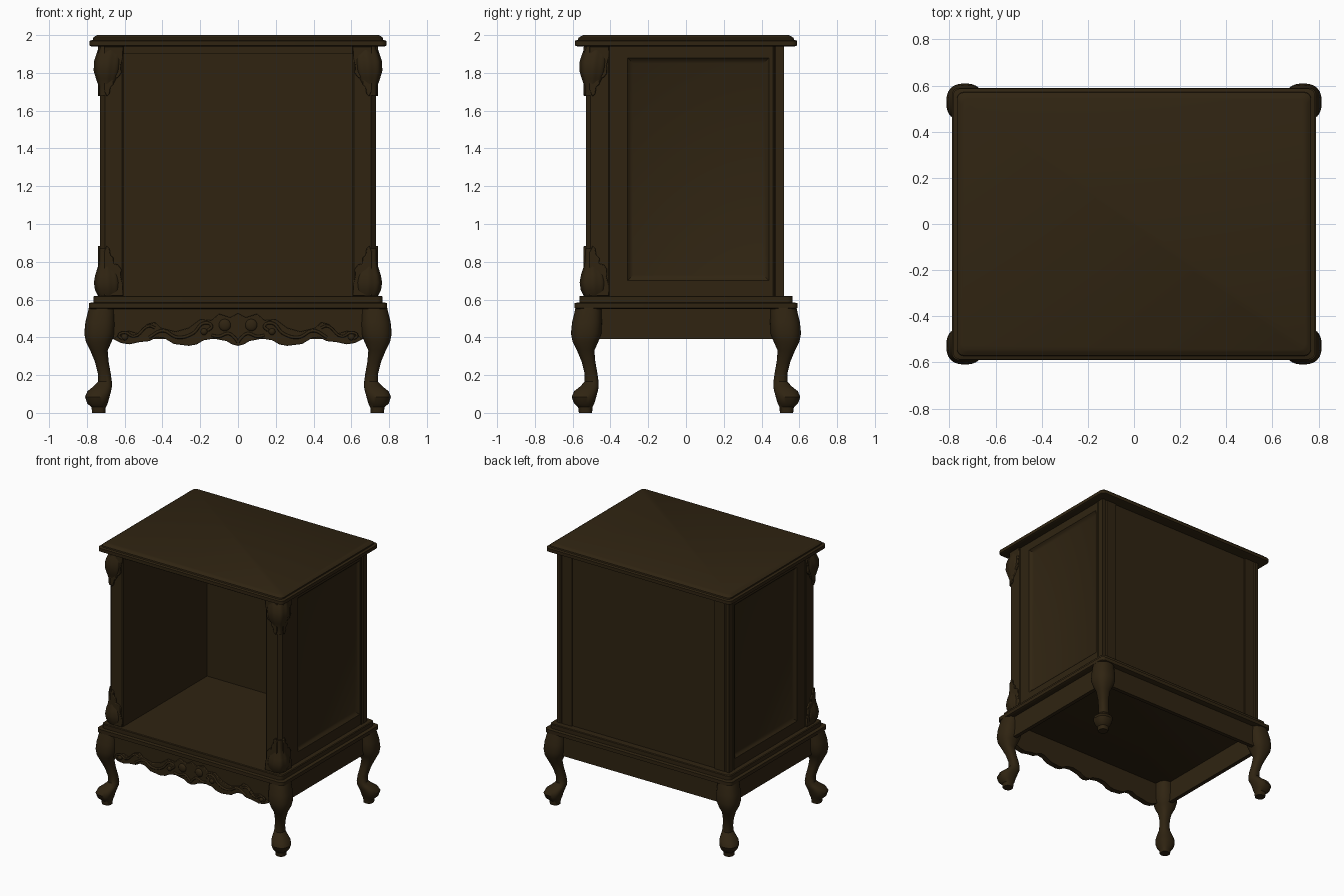
import bpy, bmesh, math

cube = bpy.data.objects.get("Cube")
if cube:
    bpy.data.objects.remove(cube)

# Single dark wood finish
wood = bpy.data.materials.new("dark walnut")
wood.use_nodes = True
colour = (0.029, 0.0175, 0.0058, 1)
wood.diffuse_color = colour
wood.node_tree.nodes["Principled BSDF"].inputs["Base Color"].default_value = colour
made = []


def finish(name, bm, mirror="", bevel=0):
    """Turn a bmesh into an object, mirrored about the named axes."""
    bmesh.ops.recalc_face_normals(bm, faces=bm.faces)
    mesh = bpy.data.meshes.new(name)
    bm.to_mesh(mesh)
    bm.free()
    mesh.materials.append(wood)
    ob = bpy.data.objects.new(name, mesh)
    bpy.context.collection.objects.link(ob)
    if bevel:
        mod = ob.modifiers.new("soft edge", "BEVEL")
        mod.width, mod.segments = bevel, 2
    if mirror:
        mod = ob.modifiers.new("mirror", "MIRROR")
        mod.use_axis = ["x" in mirror, "y" in mirror, False]
        mod.use_mirror_merge = False
    made.append(ob)
    return ob


def loft(name, loops, mirror="", bevel=0):
    """Skin a stack of equal-length point loops and cap both ends."""
    bm = bmesh.new()
    rings = [[bm.verts.new(p) for p in loop] for loop in loops]
    for a, b in zip(rings, rings[1:]):
        for i in range(len(a)):
            j = (i + 1) % len(a)
            bm.faces.new((a[i], a[j], b[j], b[i]))
    bm.faces.new(rings[0])
    bm.faces.new(rings[-1])
    return finish(name, bm, mirror, bevel)


def box(name, x0, x1, y0, y1, z0, z1, mirror=""):
    rect = [(x0, y0), (x1, y0), (x1, y1), (x0, y1)]
    return loft(name, [[(x, y, z) for x, y in rect] for z in (z0, z1)], mirror)


def slab(name, profile, r=0.03):
    """Rounded rectangular moulding from (z, half x, half y) steps."""
    loops = []
    for z, hx, hy in profile:
        loop = []
        for k, (sx, sy) in enumerate([(1, 1), (-1, 1), (-1, -1), (1, -1)]):
            for i in range(5):
                a = math.pi / 2 * (k + i / 4)
                loop.append((sx * (hx - r) + r * math.cos(a),
                             sy * (hy - r) + r * math.sin(a), z))
        loops.append(loop)
    return loft(name, loops)


def corner_turning(name, stations, mirror, flute=0.0, sides=32, offset=0.205):
    """Diagonal corner piece from (z, outer, inner) extents."""
    loops = []
    for z, outer, inner in stations:
        c, h = (outer + inner) / 2, (outer - inner) / 2
        loop = []
        for i in range(sides):
            a = 2 * math.pi * i / sides
            ca, sa = math.cos(a), math.sin(a)
            r = h / (abs(ca) ** 2.5 + abs(sa) ** 2.5) ** 0.4
            r *= 1 + flute * (math.cos(8 * a) - 1)
            loop.append((c + r * ca, offset - c + r * sa, z))
        loops.append(loop)
    return loft(name, loops, mirror)


def tube(name, points, radius):
    """Carved scroll, one on each side of the centre."""
    for side in (1, -1):
        data = bpy.data.curves.new(name, "CURVE")
        data.dimensions = "3D"
        data.bevel_depth, data.bevel_resolution, data.resolution_u = radius, 2, 6
        sp = data.splines.new("BEZIER")
        sp.bezier_points.add(len(points) - 1)
        for bp, (x, z) in zip(sp.bezier_points, points):
            bp.co = (side * x, -0.574, z)
            bp.handle_left_type = bp.handle_right_type = "AUTO"
        data.materials.append(wood)
        bpy.context.collection.objects.link(bpy.data.objects.new(name, data))


# Top and base mouldings
slab("table_top", [(1.94, .775, .575), (1.945, .785, .587), (1.97, .785, .587),
                   (1.975, .768, .572), (1.985, .768, .57), (1.995, .755, .555), (2, .745, .545)])
slab("base_moulding", [(.55, .78, .58), (.555, .79, .59), (.582, .79, .59), (.585, .765, .565),
                       (.615, .765, .565), (.62, .76, .56)])

# Cabinet carcass
box("top_rail", -.61, .61, -.51, .5, 1.9, 1.94)
box("back_panel", -.61, .61, .49, .51, .62, 1.94)


def side_rect(x, y0, y1, z0, z1):
    return [(x, y0, z0), (x, y1, z0), (x, y1, z1), (x, y0, z1)]


loft("side_panel", [side_rect(.605, -.42, .46, .62, 1.94), side_rect(.725, -.42, .46, .62, 1.94),
                    side_rect(.725, -.31, .44, .7, 1.88), side_rect(.715, -.3, .43, .71, 1.87),
                    side_rect(.705, -.28, .41, .73, 1.85)], "x")


def post(name, plan):
    loft(name, [[(x, y, z) for x, y in plan] for z in (.62, 1.94)], "x")


post("front_post", [(.605, -.4), (.605, -.522), (.613, -.53), (.705, -.53),
                    (.73, -.505), (.73, -.41), (.722, -.4)])
post("back_post", [(.605, .45), (.605, .52), (.69, .52), (.697, .513), (.704, .52),
                   (.73, .52), (.73, .475), (.722, .468), (.73, .461), (.73, .45)])

# Cabriole legs with ball feet
corner_turning("leg", [(0, .772, .702), (.03, .776, .7), (.05, .798, .69), (.085, .81, .68),
                       (.115, .797, .672), (.14, .765, .667), (.165, .742, .668), (.21, .742, .674),
                       (.27, .757, .685), (.33, .782, .69), (.375, .805, .67), (.42, .814, .652),
                       (.48, .808, .65), (.555, .79, .65)], "xy")

# Carved leaf brackets on the front posts
top_leaf = [(1.94, .735, .61), (1.9, .75, .61), (1.86, .763, .613), (1.81, .764, .62),
            (1.77, .752, .635), (1.73, .738, .655), (1.68, .733, .685)]
low_leaf = [(.62, .742, .63), (.65, .757, .62), (.69, .763, .618), (.73, .756, .625),
            (.77, .743, .645), (.81, .736, .665), (.87, .732, .69)]
for label, stations in (("upper", top_leaf), ("lower", low_leaf)):
    corner_turning(label + "_leaf_bracket", stations, "x", flute=.03, sides=48, offset=.2)

# Scalloped leaf plates, one on each face of the post
leaf_edge = [(.71, 0), (.607, 0), (.609, .06), (.62, .1), (.617, .14), (.635, .165),
             (.66, .17), (.658, .2), (.675, .215), (.68, .25), (.695, .265), (.71, .23)]
for label, z0, zs in (("upper", 1.94, -1), ("lower", .62, 1)):
    front = [[(x, y, z0 + zs * d) for x, d in leaf_edge] for y in (-.525, -.542)]
    side = [[(.2 - y, .2 - x, z) for x, y, z in loop] for loop in front]
    loft(label + "_front_leaf", front, "x", bevel=.004)
    loft(label + "_side_leaf", side, "x", bevel=.004)

# Plain aprons
box("side_apron", .715, .745, -.5, .5, .39, .56, "x")
box("back_apron", -.7, .7, .52, .55, .39, .56)

# Front apron with scalloped lower edge
lower = [(0, .355), (.03, .362), (.06, .38), (.127, .393), (.18, .385), (.22, .362), (.26, .355),
         (.34, .365), (.39, .395), (.43, .4), (.47, .38), (.52, .375), (.575, .363), (.62, .37), (.66, .39)]
lower = [(-x, z) for x, z in reversed(lower[1:])] + lower
apron = lower + [(.66, .56), (-.66, .56)]
loft("front_apron", [[(x, y, z) for x, z in apron] for y in (-.53, -.56)])

# Raised carving on the front apron
crest = [(.64, .405), (.58, .435), (.53, .42), (.48, .47), (.44, .48), (.41, .45), (.33, .43),
         (.26, .45), (.2, .495), (.14, .49), (.1, .525), (.04, .505), (0, .528)]
crest = crest + [(-x, z) for x, z in reversed(crest[:-1])]
loft("carved_relief", [[(x, y, z) for x, z in lower + crest] for y in (-.555, -.573)], bevel=.004)
tube("outer_scroll", [(.61, .39), (.63, .41), (.6, .425), (.55, .405), (.47, .46), (.44, .45)], .007)
tube("middle_scroll", [(.47, .4), (.4, .435), (.32, .4), (.24, .42), (.18, .475), (.14, .46), (.16, .435)], .008)
tube("centre_scroll", [(.14, .41), (.1, .405), (.05, .42), (.02, .4), (0, .375)], .008)

# Round bosses in the carving
bm = bmesh.new()
for x, z, r in ((.07, .465, .032), (.6, .402, .018), (.18, .43, .018)):
    g = bmesh.ops.create_uvsphere(bm, u_segments=20, v_segments=10, radius=1)
    bmesh.ops.scale(bm, vec=(r, .014, r), verts=g["verts"])
    bmesh.ops.translate(bm, vec=(x, -.572, z), verts=g["verts"])
finish("carved_boss", bm, "x")

# Smooth the curved surfaces, keep edges crisp
bpy.context.view_layer.update()
for ob in bpy.context.view_layer.objects:
    ob.select_set(ob in made)
bpy.context.view_layer.objects.active = made[0]
bpy.ops.object.shade_smooth_by_angle(angle=math.radians(35))
